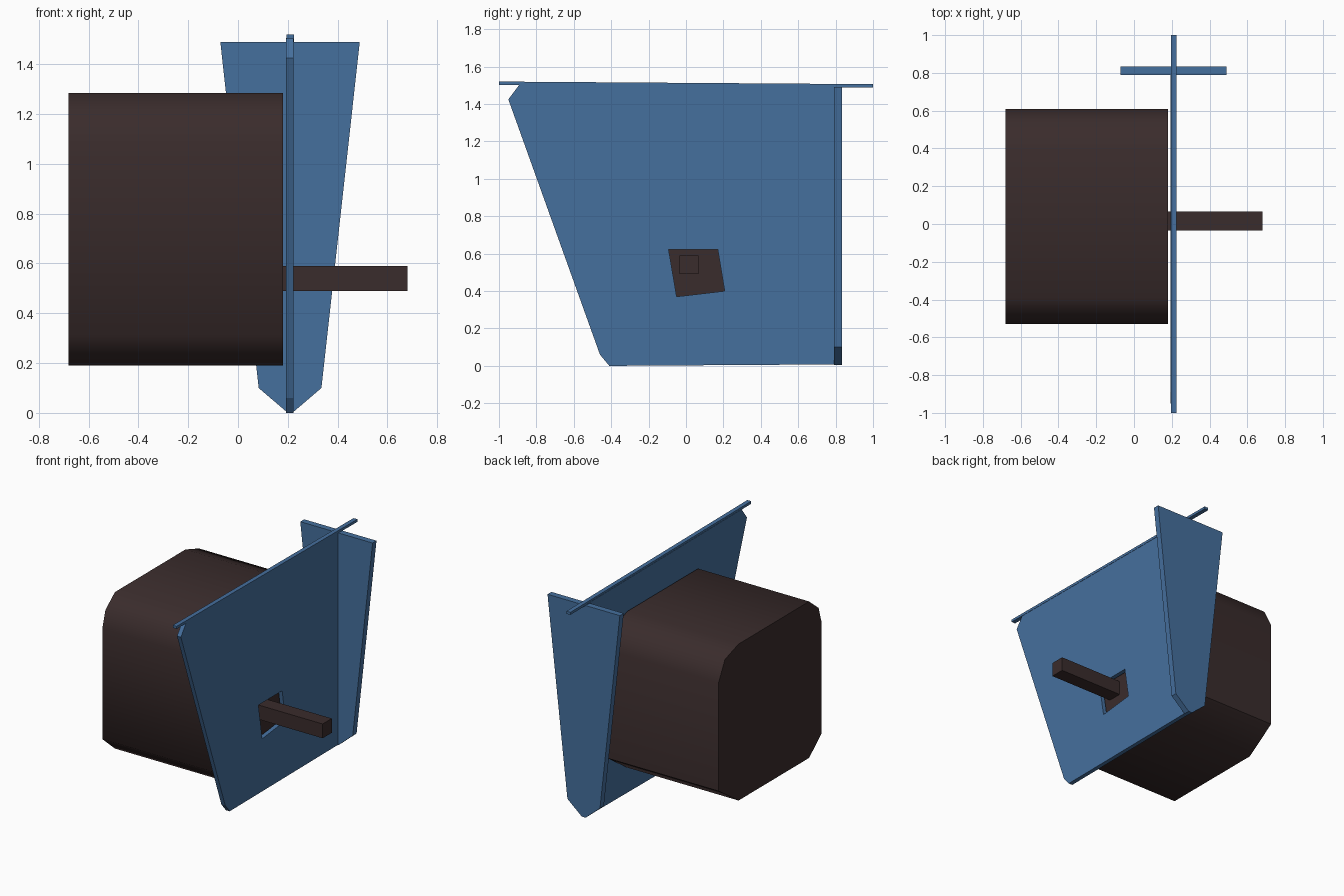
import bpy, bmesh, math

if "Cube" in bpy.data.objects:
    bpy.data.objects.remove(bpy.data.objects["Cube"])


def material(name, rgb):
    m = bpy.data.materials.new(name)
    m.diffuse_color = (*rgb, 1)
    m.use_nodes = True
    m.node_tree.nodes["Principled BSDF"].inputs["Base Color"].default_value = m.diffuse_color
    return m


BLUE = material("blue_paint", (0.06, 0.16, 0.34))
DARK = material("dark_brown", (0.042, 0.025, 0.025))


def prism(name, profile, axis, lo, hi, mat):
    """Extrude a (horizontal, z) profile along x or y between lo and hi."""
    bm = bmesh.new()
    place = (lambda d, h, z: (d, h, z)) if axis == "x" else (lambda d, h, z: (h, d, z))
    face = bm.faces.new([bm.verts.new(place(lo, h, z)) for h, z in profile])
    ext = bmesh.ops.extrude_face_region(bm, geom=[face])
    verts = [g for g in ext["geom"] if isinstance(g, bmesh.types.BMVert)]
    bmesh.ops.translate(bm, verts=verts, vec=place(hi - lo, 0, 0))
    bmesh.ops.recalc_face_normals(bm, faces=bm.faces[:])
    mesh = bpy.data.meshes.new(name)
    bm.to_mesh(mesh)
    bm.free()
    mesh.materials.append(mat)
    ob = bpy.data.objects.new(name, mesh)
    bpy.context.collection.objects.link(ob)
    return ob


def activate(ob):
    bpy.ops.object.select_all(action="DESELECT")
    ob.select_set(True)
    bpy.context.view_layer.objects.active = ob


# Rounded block, smooth around its sides with flat ends
body = prism("body", [(-0.39, 0.19), (0.39, 0.19), (0.61, 0.34), (0.61, 1.10),
                      (0.54, 1.235), (0.39, 1.285), (-0.39, 1.285),
                      (-0.495, 1.20), (-0.53, 1.08), (-0.53, 0.31)],
             "x", -0.68, 0.18, DARK)
activate(body)
bpy.ops.object.shade_smooth_by_angle(angle=math.radians(50))

# Square shaft passing through the panel
prism("shaft", [(-0.035, 0.49), (0.066, 0.49), (0.066, 0.59), (-0.035, 0.59)],
      "x", 0.18, 0.68, DARK)

# Side panel with a skewed window around the shaft
panel = prism("side_panel", [(-0.41, 0.0), (0.81, 0.008), (0.81, 1.495),
                             (-0.89, 1.505), (-0.95, 1.425), (-0.46, 0.06)],
              "x", 0.193, 0.223, BLUE)
cutter = prism("window_cutter", [(-0.05, 0.37), (0.207, 0.40), (0.17, 0.622), (-0.093, 0.622)],
               "x", 0.185, 0.3, BLUE)
cutter.hide_render = True
cut = panel.modifiers.new("window", "BOOLEAN")
cut.object = cutter
cut.solver = "EXACT"
activate(panel)
bpy.ops.object.modifier_apply(modifier="window")
bpy.data.objects.remove(cutter)

# Thin top rail, sloping slightly down to the back
prism("top_rail", [(-1, 1.502), (1, 1.488), (1, 1.506), (-1, 1.52)],
      "x", 0.195, 0.225, BLUE)

# Tapered end plate across the back of the panel
mid = 0.209
half = [(0.28, 1.49), (0.126, 0.10), (0.015, 0.005)]
prism("end_plate", [(mid - w, z) for w, z in half] + [(mid + w, z) for w, z in reversed(half)],
      "y", 0.79, 0.833, BLUE)
